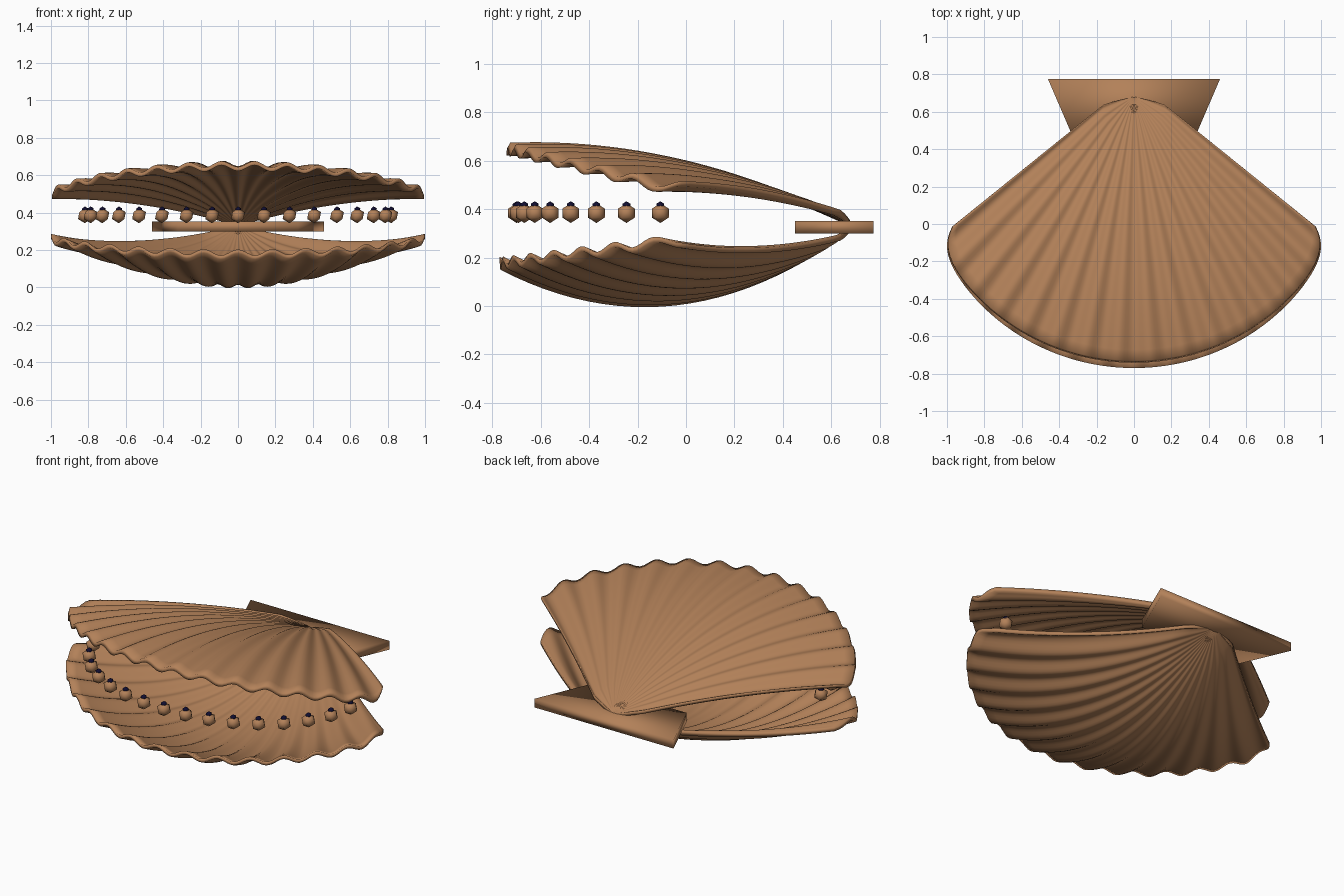
import bpy, bmesh
from math import sin, cos, pi, radians

cube = bpy.data.objects.get("Cube")
if cube:
    bpy.data.objects.remove(cube)


def material(name, rgb):
    m = bpy.data.materials.new(name)
    m.use_nodes = True
    m.diffuse_color = (*rgb, 1)
    m.node_tree.nodes["Principled BSDF"].inputs["Base Color"].default_value = (*rgb, 1)
    return m


BROWN = material("shell_brown", (0.45, 0.22, 0.10))
NAVY = material("pupil_navy", (0.005, 0.004, 0.03))


def add_object(name, bm, mat):
    mesh = bpy.data.meshes.new(name)
    bm.to_mesh(mesh)
    bm.free()
    mesh.materials.append(mat)
    mesh.shade_smooth()
    ob = bpy.data.objects.new(name, mesh)
    bpy.context.collection.objects.link(ob)
    return ob


RIBS, COLS, ROWS = 15, 150, 24
HINGE_Y, CORNER_Y, SPREAD, WALL = 0.68, -0.08, 54.5, 0.022


def shell(name, up, reach, shrink, hinge_z, side_z, front_z, side_bulge, front_bulge, lip):
    """Ribbed fan: each column runs from the hinge to the rim; lip is how far the inside leans forward."""
    bm = bmesh.new()
    outer, inner = [], []
    for r in range(ROWS + 1):
        t = r / ROWS
        outer_row, inner_row = [], []
        for c in range(COLS + 1):
            edge = 1 - 2 * c / COLS
            a = radians(SPREAD * edge)
            length = reach - shrink * edge ** 2 - 0.1 * edge ** 20
            rim_y = HINGE_Y - length * cos(a)
            front = min(1, max(0, (CORNER_Y - rim_y) / (reach - HINGE_Y + CORNER_Y)))
            rim_z = side_z + (front_z - side_z) * front
            bulge = side_bulge + (front_bulge - side_bulge) * front ** 0.8
            rib = -0.016 * t * cos(pi * RIBS * edge)
            shoulder = 0.09 * edge ** 2 * (1 - t) * min(1, t / 0.17)
            x = length * sin(a) * t
            y = HINGE_Y + (rim_y - HINGE_Y) * t + shoulder
            z = hinge_z + (rim_z - hinge_z) * t + up * (4 * t * (1 - t) * bulge + rib)
            outer_row.append(bm.verts.new((x, y, z)))
            inner_row.append(bm.verts.new((x, y - lip * t, z - up * WALL)))
        outer.append(outer_row)
        inner.append(inner_row)

    def skin(grid, flip):
        for top, low in zip(grid, grid[1:]):
            for c in range(len(top) - 1):
                quad = [top[c], top[c + 1], low[c + 1], low[c]]
                bm.faces.new(quad[::-1] if flip else quad)

    # Outside, inside, then the walls along the rim and both straight edges
    skin(outer, up < 0)
    skin(inner, up > 0)
    skin([outer[-1], inner[-1]], up < 0)
    skin([[row[0] for row in outer], [row[0] for row in inner]], up > 0)
    skin([[row[-1] for row in outer], [row[-1] for row in inner]], up < 0)
    bmesh.ops.remove_doubles(bm, verts=bm.verts, dist=0.0005)
    bmesh.ops.recalc_face_normals(bm, faces=bm.faces)
    add_object(name, bm, BROWN)


shell("upper_shell", 1, 1.41, 0.12, 0.35, 0.50, 0.66, 0.035, 0.095, 0.012)
shell("lower_shell", -1, 1.45, 0.157, 0.31, 0.255, 0.165, 0.05, 0.228, 0)

# Hinge ears: one tapered plate
bm = bmesh.new()
outline = [(-0.32, 0.45), (0.32, 0.45), (0.46, 0.775), (-0.46, 0.775)]
base = bm.faces.new([bm.verts.new((x, y, 0.3)) for x, y in outline])
top = bmesh.ops.extrude_face_region(bm, geom=[base])["geom"]
bmesh.ops.translate(bm, vec=(0, 0, 0.052),
                    verts=[v for v in top if isinstance(v, bmesh.types.BMVert)])
bmesh.ops.recalc_face_normals(bm, faces=bm.faces)
add_object("hinge_ears", bm, BROWN)


# Row of eyes along the opening, each with a dark pupil on top
def ball(name, radius, location, mat):
    bm = bmesh.new()
    bmesh.ops.create_icosphere(bm, subdivisions=1, radius=radius)
    add_object(name, bm, mat).location = location


for i in range(-8, 9):
    a = radians(5.77 * i)
    reach = 1.38 - 0.245 * abs(i / 8) ** 3
    x, y = reach * sin(a), HINGE_Y - reach * cos(a)
    ball(f"eye_{i + 9}", 0.041, (x, y, 0.384), BROWN)
    ball(f"pupil_{i + 9}", 0.019, (x, y, 0.414), NAVY)
